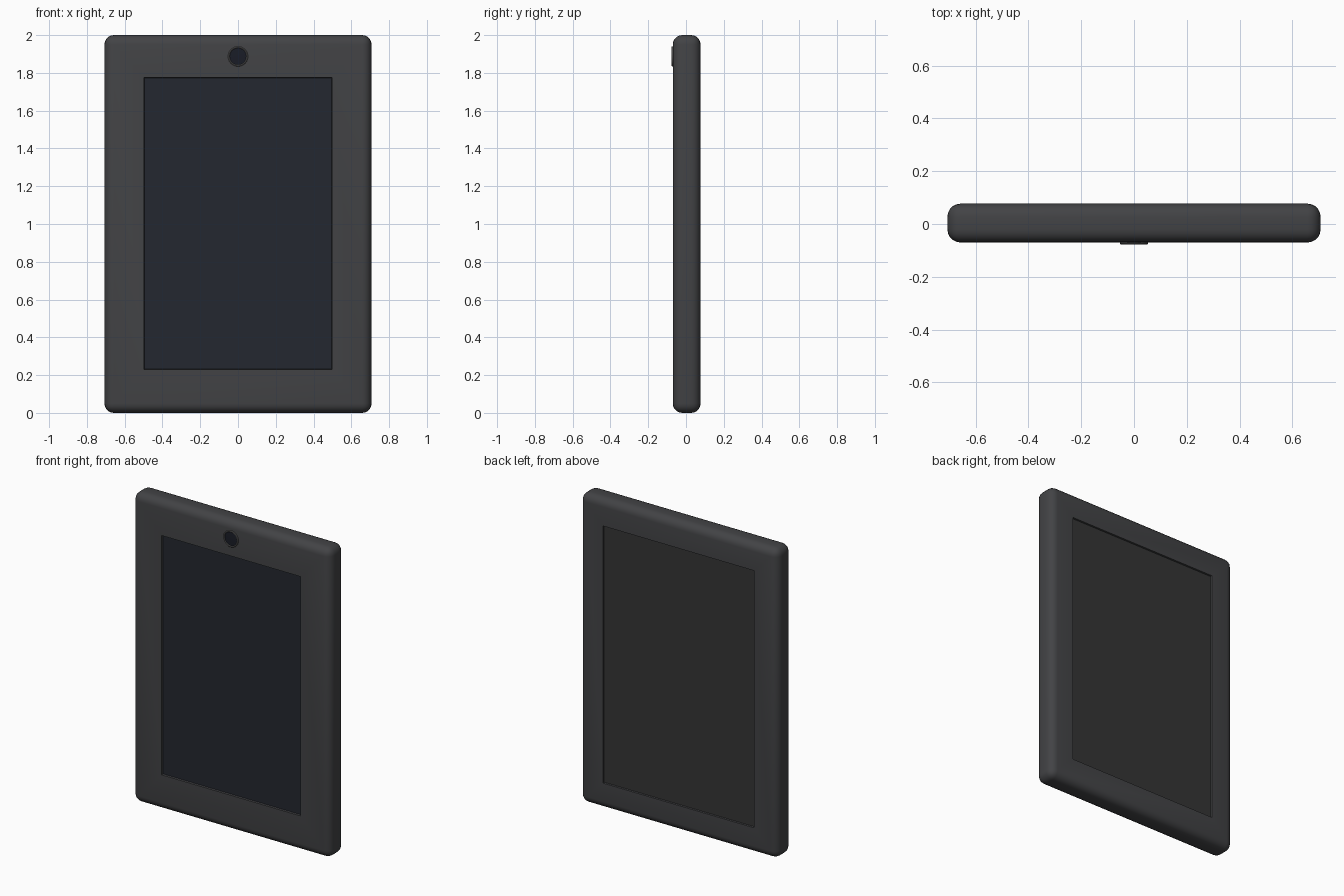
import bpy, bmesh, math
from mathutils import Vector

if "Cube" in bpy.data.objects:
    bpy.data.objects.remove(bpy.data.objects["Cube"])


def material(name, rgb):
    m = bpy.data.materials.new(name)
    m.diffuse_color = (*rgb, 1)
    m.use_nodes = True
    m.node_tree.nodes["Principled BSDF"].inputs["Base Color"].default_value = m.diffuse_color
    return m


SHELL = material("shell_grey", (0.055, 0.056, 0.06))
GLASS = material("screen_glass", (0.017, 0.02, 0.029))
BACK = material("back_grey", (0.035, 0.035, 0.036))
RING = material("ring_grey", (0.12, 0.12, 0.12))
LENS = material("lens_black", (0.01, 0.012, 0.02))


def add_object(name, bm, mat):
    bmesh.ops.recalc_face_normals(bm, faces=bm.faces)
    mesh = bpy.data.meshes.new(name)
    bm.to_mesh(mesh)
    bm.free()
    ob = bpy.data.objects.new(name, mesh)
    bpy.context.collection.objects.link(ob)
    mesh.materials.append(mat)
    bpy.ops.object.select_all(action='DESELECT')
    ob.select_set(True)
    bpy.context.view_layer.objects.active = ob
    bpy.ops.object.shade_smooth_by_angle(angle=math.radians(35))
    return ob


def box(x0, x1, y0, y1, z0, z1):
    bm = bmesh.new()
    bmesh.ops.create_cube(bm, size=1)
    for v in bm.verts:
        v.co = Vector(((x0 + x1) / 2 + v.co.x * (x1 - x0),
                       (y0 + y1) / 2 + v.co.y * (y1 - y0),
                       (z0 + z1) / 2 + v.co.z * (z1 - z0)))
    return bm


def recess(bm, side, half_w, z0, z1, depth):
    """Sink a rectangular pocket into the front (-1) or back (+1) face."""
    bm.normal_update()
    face = max(bm.faces, key=lambda f: f.calc_area() * (f.normal.y * side > 0.9))
    bmesh.ops.inset_individual(bm, faces=[face], thickness=0.1)
    for v in face.verts:
        v.co.x = math.copysign(half_w, v.co.x)
        v.co.z = z1 if v.co.z > 1 else z0
    bmesh.ops.inset_individual(bm, faces=[face], thickness=0.002)
    for v in face.verts:
        v.co.y -= side * depth


# Rounded shell with a pocket on each side
bm = box(-0.707, 0.707, -0.07, 0.077, 0, 2)
bmesh.ops.bevel(bm, geom=bm.edges[:], offset=0.05, segments=5,
                profile=0.5, affect='EDGES')
recess(bm, -1, 0.497, 0.23, 1.775, 0.02)
recess(bm, 1, 0.54, 0.168, 1.828, 0.02)
add_object("shell", bm, SHELL)

# Screen and back cover seated in the pockets
add_object("screen", box(-0.495, 0.495, -0.058, -0.048, 0.232, 1.773), GLASS)
add_object("back_cover", box(-0.538, 0.538, 0.055, 0.067, 0.17, 1.826), BACK)


def lathe(name, profile, mat, z=1.887, steps=40):
    """Spin an (r, y) profile about the camera axis."""
    bm = bmesh.new()
    vs = [bm.verts.new((r, y, z)) for r, y in profile]
    es = [bm.edges.new(p) for p in zip(vs, vs[1:])]
    bmesh.ops.spin(bm, geom=vs + es, cent=(0, 0, z), axis=(0, 1, 0),
                   angle=2 * math.pi, steps=steps)
    bmesh.ops.remove_doubles(bm, verts=bm.verts, dist=1e-5)
    add_object(name, bm, mat)


# Front camera: raised ring and lens
lathe("camera_ring", [(0.044, -0.066), (0.044, -0.074), (0.047, -0.077),
                      (0.05, -0.077), (0.053, -0.074), (0.053, -0.066)], RING)
lathe("camera_lens", [(0, -0.073), (0.03, -0.0727), (0.045, -0.072),
                      (0.045, -0.066)], LENS)
